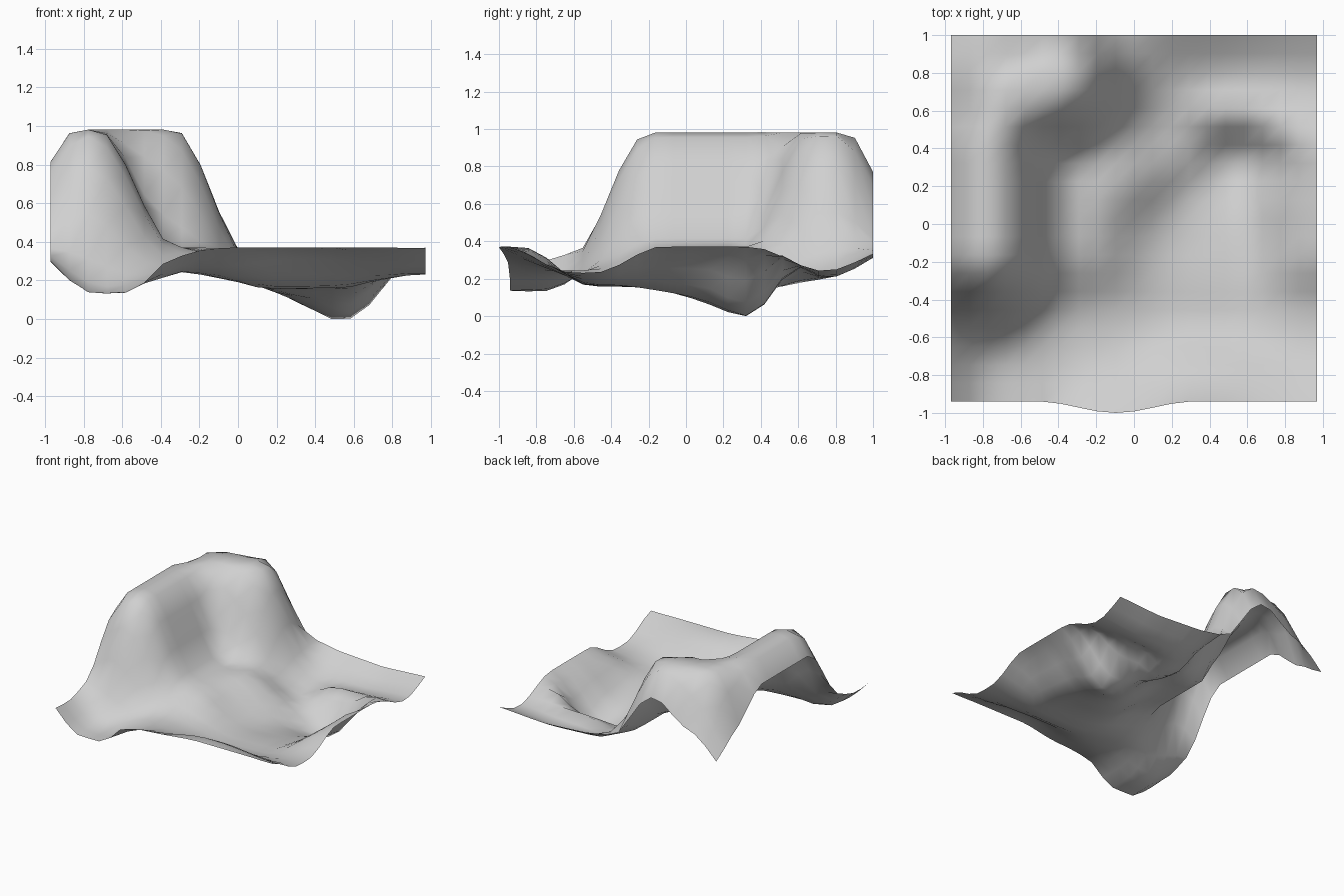
import bpy
import bmesh
from mathutils import Vector

cube = bpy.data.objects.get("Cube")
if cube:
    bpy.data.objects.remove(cube, do_unlink=True)

SIZE, CELLS = 1.94, 20
SHIFT_Y = 0.03
GROUND = 0.375
SUMMIT = 0.61


def smoothstep(t):
    t = min(max(t, 0.0), 1.0)
    return t * t * (3 - 2 * t)


def stroke(point, path, radius, flat=0.0):
    """Strongest influence of a brush dragged along a path of (x, y, strength)."""
    best = 0.0
    for start, end in zip(path, path[1:]):
        a, b = Vector(start[:2]), Vector(end[:2])
        along = b - a
        t = min(max((point - a).dot(along) / along.length_squared, 0.0), 1.0)
        distance = (point - a - along * t).length
        strength = start[2] + (end[2] - start[2]) * t
        fade = smoothstep((radius - distance) / (radius - flat))
        best = max(best, strength * fade)
    return best


# Mountain: side crest, broad back shoulder, and a spur falling to the corner
side_crest = [(-0.78, -0.15, SUMMIT), (-0.78, 0.42, SUMMIT), (-0.67, 0.66, SUMMIT)]
back_shoulder = [(-0.66, 0.68, SUMMIT), (-0.42, 0.76, SUMMIT)]
corner_spur = [(-0.6, 0.75, SUMMIT), (-0.97, 1.0, 0.04)]

# Valleys and the basin between them, given by their depth below ground
front_valley = [(-0.67, -0.95, 0.235), (-0.68, -0.8, 0.24), (-0.3, -0.6, 0.12),
                (0.2, -0.44, 0.215), (0.5, -0.44, 0.21), (0.9, -0.55, 0.14)]
west_valley = [(0.08, -0.42, 0.2), (0.11, -0.1, 0.2), (0.25, 0.1, 0.25),
               (0.5, 0.31, 0.39)]
basin = [(0.3, -0.3, 0.21), (0.35, 0.0, 0.25), (0.42, 0.14, 0.3)]
pit = [(0.55, -0.42, 0.2), (0.55, 0.0, 0.27), (0.5, 0.31, 0.39),
       (0.56, 0.31, 0.39)]
back_valley = [(0.4, 0.32, 0.28), (0.2, 0.5, 0.22), (0.25, 0.72, 0.18),
               (0.6, 0.76, 0.17), (0.97, 0.74, 0.13)]

# Steep lip behind the pit, and the bulge of the front edge
lip = [(0.45, 0.57, 0.045), (0.8, 0.5, 0.035)]
bulge = [(-0.1, -0.94, 0.06), (-0.09, -0.94, 0.06)]


def height(point):
    depth = max(stroke(point, front_valley, 0.42, 0.08),
                stroke(point, west_valley, 0.36),
                stroke(point, basin, 0.42, 0.12),
                stroke(point, pit, 0.42),
                stroke(point, back_valley, 0.4))
    mountain = max(stroke(point, side_crest, 0.46, 0.05),
                   stroke(point, back_shoulder, 0.46, 0.1),
                   stroke(point, corner_spur, 0.45))
    return GROUND + mountain - depth + stroke(point, lip, 0.14)


# Terrain sheet
bm = bmesh.new()
bmesh.ops.create_grid(bm, x_segments=CELLS, y_segments=CELLS, size=SIZE / 2)
for vert in bm.verts:
    vert.co.y += SHIFT_Y
    spot = Vector(vert.co[:2])
    vert.co.z = height(spot)
    vert.co.y -= stroke(spot, bulge, 0.4)

# Soften the low ground where valleys meet
low = [v for v in bm.verts if v.co.z < GROUND and not v.is_boundary]
bmesh.ops.smooth_vert(bm, verts=low, factor=0.4, use_axis_z=True)
lowest = min(vert.co.z for vert in bm.verts)
for vert in bm.verts:
    vert.co.z -= lowest
for face in bm.faces:
    face.smooth = True

mesh = bpy.data.meshes.new("terrain")
bm.to_mesh(mesh)
bm.free()
terrain = bpy.data.objects.new("terrain", mesh)
bpy.context.collection.objects.link(terrain)

# Plain grey material
grey = bpy.data.materials.new("light grey")
grey.use_nodes = True
colour = (0.63, 0.63, 0.63, 1.0)
grey.diffuse_color = colour
grey.node_tree.nodes["Principled BSDF"].inputs["Base Color"].default_value = colour
mesh.materials.append(grey)
